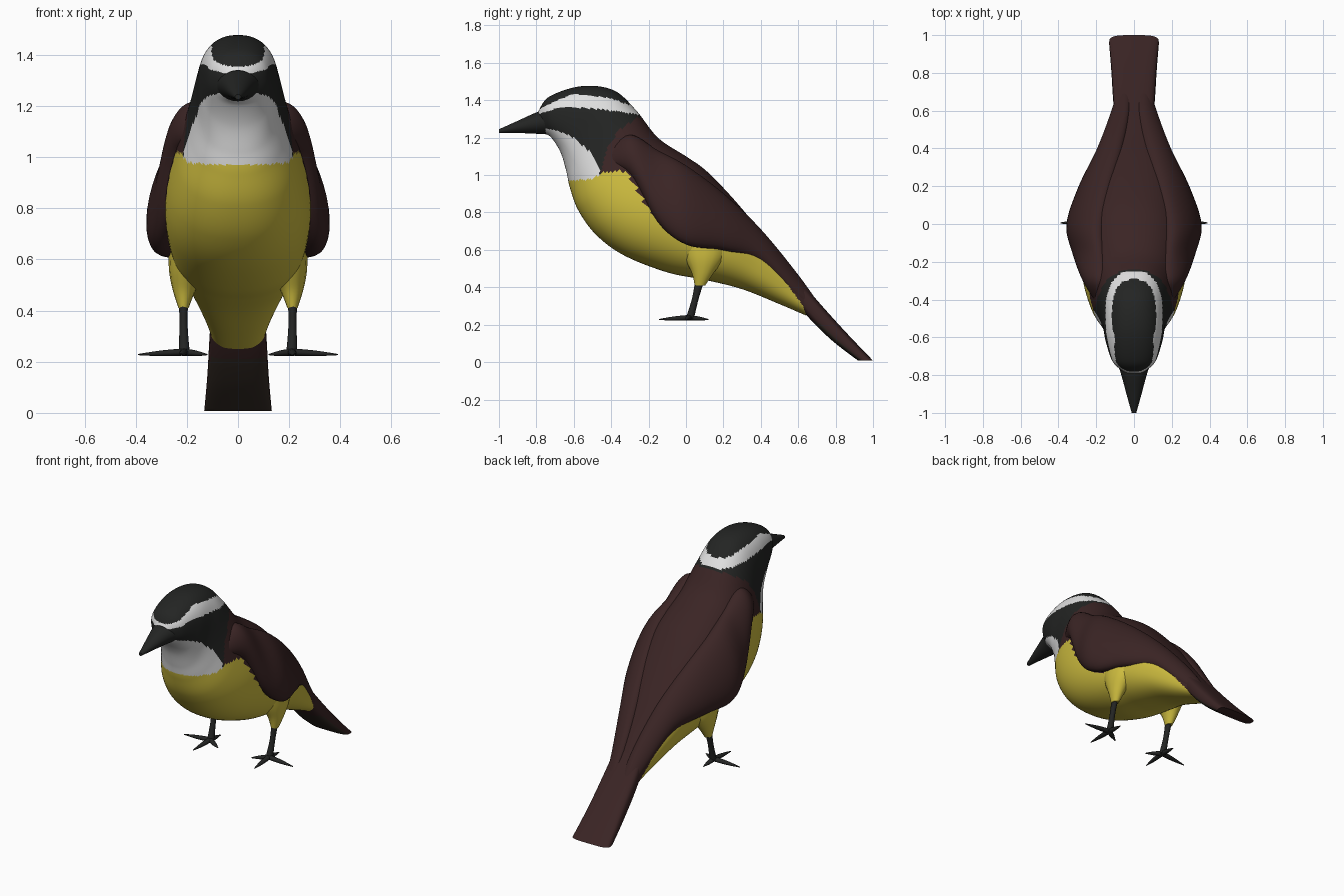
import bpy, math
from mathutils import Vector

cube = bpy.data.objects.get("Cube")
if cube:
    bpy.data.objects.remove(cube, do_unlink=True)


def material(name, rgb):
    mat = bpy.data.materials.new(name)
    mat.use_nodes = True
    mat.diffuse_color = (*rgb, 1)
    mat.node_tree.nodes["Principled BSDF"].inputs["Base Color"].default_value = (*rgb, 1)
    return mat


BLACK = material("soft black", (0.017, 0.018, 0.017))
WHITE = material("white", (0.75, 0.75, 0.75))
YELLOW = material("yellow", (0.62, 0.51, 0.05))
BROWN = material("dark red brown", (0.043, 0.018, 0.018))
DUN = material("dull brown", (0.034, 0.024, 0.018))


def spline(a, b, c, d, t):
    """Smooth interpolation between b and c."""
    return 0.5 * (2 * b + (c - a) * t + (2 * a - 5 * b + 4 * c - d) * t ** 2
                  + (3 * b - a - 3 * c + d) * t ** 3)


def loft(name, sections, mats, sides=24, steps=6, power=2.0, rule=None):
    """Skin rings given as (centre, half axis u, half axis v)."""
    rings = []
    last = len(sections) - 1
    for i in range(last):
        four = [sections[min(max(k, 0), last)] for k in range(i - 1, i + 3)]
        for j in range(steps + (i == last - 1)):
            rings.append([spline(*(s[k] for s in four), j / steps) for k in range(3)])
    verts, faces = [], []
    for c, u, v in rings:
        for k in range(sides):
            a = 2 * math.pi * k / sides
            p, q = (math.copysign(abs(f) ** (2 / power), f) for f in (math.cos(a), math.sin(a)))
            verts.append(c + u * p + v * q)
    for r in range(len(rings) - 1):
        for k in range(sides):
            n = (k + 1) % sides
            faces.append((r * sides + k, r * sides + n, (r + 1) * sides + n, (r + 1) * sides + k))
    faces.append(tuple(reversed(range(sides))))
    faces.append(tuple(range(len(verts) - sides, len(verts))))
    mesh = bpy.data.meshes.new(name)
    mesh.from_pydata(verts, [], faces)
    for m in mats:
        mesh.materials.append(m)
    obj = bpy.data.objects.new(name, mesh)
    bpy.context.collection.objects.link(obj)
    bpy.ops.object.select_all(action="DESELECT")
    obj.select_set(True)
    bpy.context.view_layer.objects.active = obj
    # Make the normals face outwards
    bpy.ops.object.mode_set(mode="EDIT")
    bpy.ops.mesh.select_all(action="SELECT")
    bpy.ops.mesh.normals_make_consistent(inside=False)
    bpy.ops.object.mode_set(mode="OBJECT")
    if rule:
        for f in mesh.polygons:
            f.material_index = mats.index(rule(f.center, f.normal))
    bpy.ops.object.shade_smooth_by_angle(angle=math.radians(50))
    return obj


def slices(rows):
    """Rows of top y, top z, bottom y, bottom z, half width."""
    out = []
    for ty, tz, by, bz, w in rows:
        top, bottom = Vector((0, ty, tz)), Vector((0, by, bz))
        out.append(((top + bottom) / 2, (top - bottom) / 2, Vector((w, 0, 0))))
    return out


def along(points, x):
    """Height of a broken line at x."""
    if x <= points[0][0]:
        return points[0][1]
    for (a, p), (b, q) in zip(points, points[1:]):
        if x <= b:
            return p + (q - p) * (x - a) / (b - a)
    return points[-1][1]


# Plumage borders, as heights along the length of the bird
BROW_LOW = [(-.79, 1.325), (-.68, 1.36), (-.55, 1.36), (-.4, 1.345), (-.26, 1.325)]
BROW_HIGH = [(-.8, 1.345), (-.7, 1.395), (-.6, 1.435), (-.5, 1.425), (-.4, 1.41), (-.3, 1.375)]
THROAT = [(-.75, 1.25), (-.68, 1.235), (-.6, 1.2), (-.52, 1.13), (-.46, 1.02), (-.45, .9)]
NAPE = [(-.46, 1), (-.43, 1.13), (-.36, 1.24), (-.24, 1.32)]
BELLY = [(-.62, .97), (-.5, .98), (-.44, 1.02), (-.32, 1.02), (-.22, .85), (-.1, .7),
         (0, .63), (.3, .6), (.42, .55), (.5, .47), (.65, .27)]


def plumage(c, n):
    if c.z < along(BELLY, c.y):
        return YELLOW
    if c.y < -.45 and c.z < along(THROAT, c.y):
        return WHITE
    if c.y > -.46 and (c.y > -.24 or c.z < along(NAPE, c.y)):
        return BROWN
    if along(BROW_LOW, c.y) < c.z < along(BROW_HIGH, c.y):
        return WHITE
    return BLACK


# Head and body in one skin
loft("body", slices([
    (-.79, 1.34, -.76, 1.225, .06), (-.73, 1.42, -.72, 1.2, .115),
    (-.56, 1.475, -.67, 1.12, .15), (-.39, 1.455, -.64, 1.02, .168),
    (-.27, 1.35, -.62, .93, .195), (-.15, 1.2, -.575, .81, .24),
    (0, 1.1, -.48, .68, .275), (.1, 1.03, -.33, .57, .285),
    (.22, .91, -.1, .48, .27), (.35, .76, .1, .44, .24),
    (.47, .61, .3, .39, .185), (.6, .45, .5, .31, .13), (.68, .34, .64, .25, .1)]),
    [BLACK, WHITE, YELLOW, BROWN], sides=120, steps=12, power=2.3, rule=plumage)

# Beak
loft("beak", slices([(-.72, 1.36, -.7, 1.215, .1), (-.8, 1.335, -.78, 1.22, .07),
                     (-.9, 1.29, -.9, 1.225, .04), (-1, 1.245, -1, 1.225, .012)]), [BLACK])

# Tail with a duller underside
loft("tail", slices([(.45, .63, .4, .57, .09), (.68, .355, .62, .28, .11),
                     (.85, .165, .77, .125, .12), (1, .008, .92, .008, .132)]),
     [BROWN, DUN], steps=8, power=3.5,
     rule=lambda c, n: DUN if c.z < .21 and n.y < -.4 else BROWN)

for side, s in (("left", 1), ("right", -1)):
    # Folded wing: y, x, z, half height, half thickness, lean
    wing = []
    for y, x, z, h, t, lean in [
            (-.43, .17, 1.09, .04, .02, .3), (-.3, .2, 1.11, .11, .065, .35),
            (-.15, .235, .94, .2, .075, .3), (0, .25, .84, .22, .09, .3),
            (.2, .2, .75, .16, .08, .35), (.4, .125, .62, .095, .065, .4),
            (.6, .07, .4, .07, .045, .4), (.74, .05, .24, .03, .03, .4)]:
        wing.append((Vector((s * x, y, z)),
                     Vector((-s * h * math.sin(lean), 0, h * math.cos(lean))),
                     Vector((s * t * math.cos(lean), 0, t * math.sin(lean)))))
    loft(side + "_wing", wing, [BROWN], sides=32)

    # Thigh and shank: x, y, z, radius across, radius along
    def limb(name, rows, mat):
        loft(side + name, [(Vector((s * x, y, z)), Vector((rx, 0, 0)), Vector((0, ry, 0)))
                           for x, y, z, rx, ry in rows], [mat], sides=16)

    limb("_thigh", [(.18, .1, .66, .09, .15), (.195, .1, .56, .075, .11),
                    (.21, .09, .48, .045, .06), (.213, .075, .41, .02, .028)], YELLOW)
    limb("_shank", [(.213, .075, .44, .018, .025), (.213, .05, .34, .016, .018),
                    (.21, .02, .23, .022, .022)], BLACK)

    # Four tapering toes
    ankle = Vector((s * .21, .015, .238))
    for toe, dx, dy in [("front", .01, -.16), ("back", 0, .105),
                        ("outer", .18, -.01), ("inner", -.09, -.05)]:
        reach = Vector((s * dx, dy, -.01))
        across = Vector((-reach.y, reach.x, 0)).normalized()
        up = Vector((0, 0, 1))
        loft(f"{side}_{toe}_toe", [(ankle + reach * f, up * r * .8, across * r)
                                   for f, r in ((-.05, .018), (.5, .014), (1, .003))],
             [BLACK], sides=10, steps=3)
